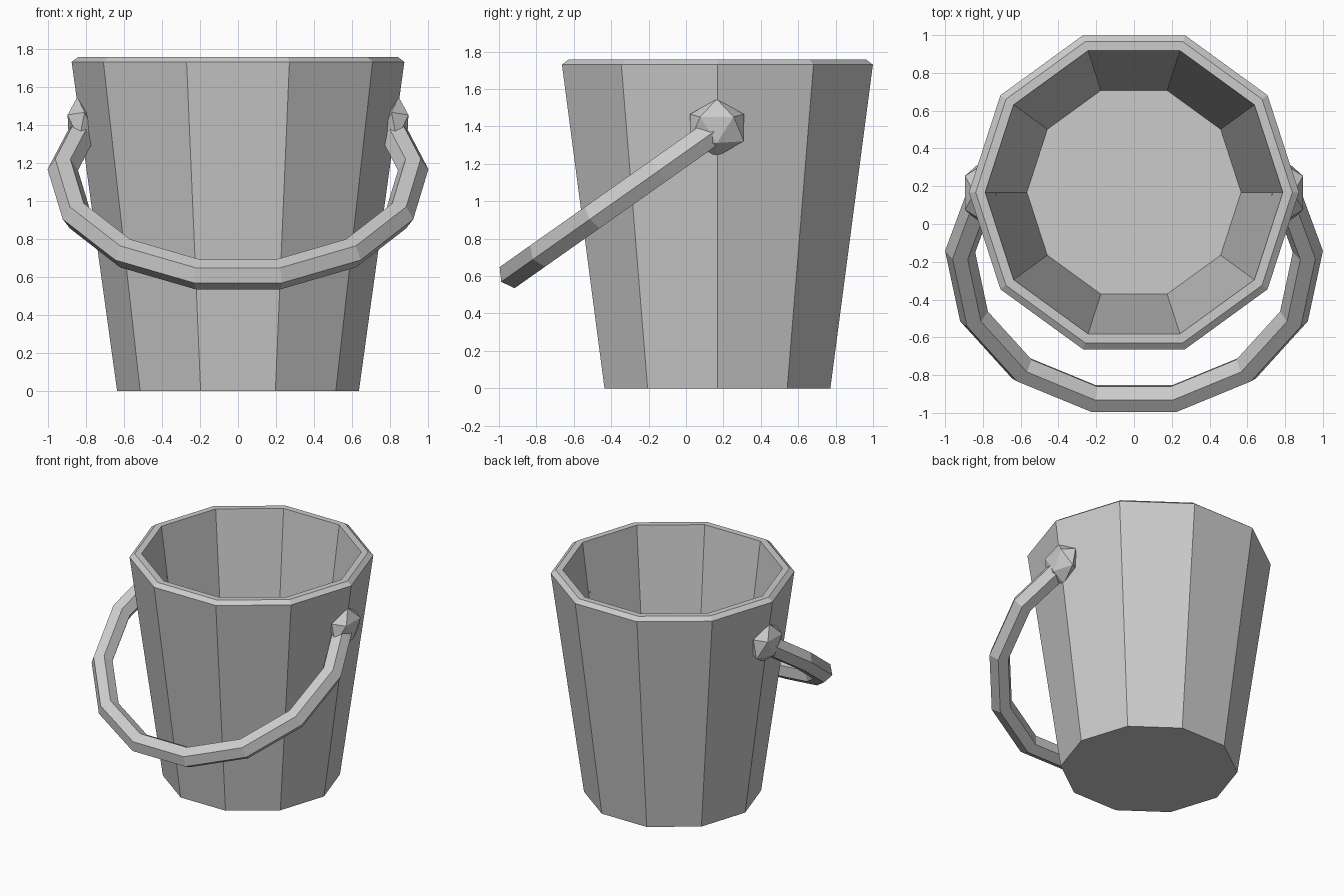
import bpy, bmesh
from math import sin, cos, pi, radians
from mathutils import Vector, Matrix

if "Cube" in bpy.data.objects:
    bpy.data.objects.remove(bpy.data.objects["Cube"])

CY = 0.168  # bucket axis in y


def make(name, bm):
    bmesh.ops.recalc_face_normals(bm, faces=bm.faces)
    me = bpy.data.meshes.new(name)
    bm.to_mesh(me)
    bm.free()
    ob = bpy.data.objects.new(name, me)
    bpy.context.collection.objects.link(ob)
    return ob


def loft(name, rings):
    # skin consecutive vertex rings and cap both ends
    bm = bmesh.new()
    rows = [[bm.verts.new(p) for p in ring] for ring in rings]
    n = len(rows[0])
    for a, b in zip(rows, rows[1:]):
        for i in range(n):
            j = (i + 1) % n
            bm.faces.new((a[i], a[j], b[j], b[i]))
    bm.faces.new(rows[0])
    bm.faces.new(rows[-1])
    return make(name, bm)


# bucket: ten-sided shell, outer wall, bevelled rim, inner wall and floor
profile = [(0.635, 0), (0.874, 1.73), (0.838, 1.757), (0.788, 1.757), (0.567, 0.13)]
loft("bucket", [[(r * cos(i * pi / 5), CY + r * sin(i * pi / 5), z) for i in range(10)]
                for r, z in profile])

# handle: hexagonal bar swept round an arc lying in a tilted plane
tilt = radians(35.2)
down = Vector((0, -cos(tilt), -sin(tilt)))
normal = Vector((0, -sin(tilt), cos(tilt)))
centre = Vector((0, CY, 1.385)) + down * 0.44
rings = []
for k in range(10):
    t = radians(26.7) * (k - 4.5)
    out = Vector((sin(t), 0, 0)) + down * cos(t)
    mid = centre + out * 0.922
    rings.append([mid + 0.08 * (out * cos(a * pi / 3) + normal * sin(a * pi / 3))
                  for a in range(6)])
loft("handle", rings)

# handle knobs: flattened low-poly balls leaning with the wall, one per side
for side, name in ((1, "right_knob"), (-1, "left_knob")):
    bm = bmesh.new()
    bmesh.ops.create_icosphere(bm, subdivisions=1, radius=1)
    far = max(bm.verts, key=lambda v: Vector((v.co.x, v.co.y)).length if v.co.z < -0.3 and v.co.x > 0.85 else 0)
    # turn so that a lower vertex points outward
    low = max((v for v in bm.verts if -0.6 < v.co.z < -0.3), key=lambda v: v.co.x)
    from math import atan2
    turn = Matrix.Rotation(-atan2(low.co.y, low.co.x), 4, 'Z')
    m = (Matrix.Diagonal((side, 1, 1, 1)) @ Matrix.Translation((0.82, 0.165, 1.393))
         @ Matrix.Rotation(radians(9), 4, 'Y') @ Matrix.Diagonal((0.09, 0.17, 0.155, 1)) @ turn)
    bmesh.ops.transform(bm, matrix=m, verts=bm.verts)
    make(name, bm)
